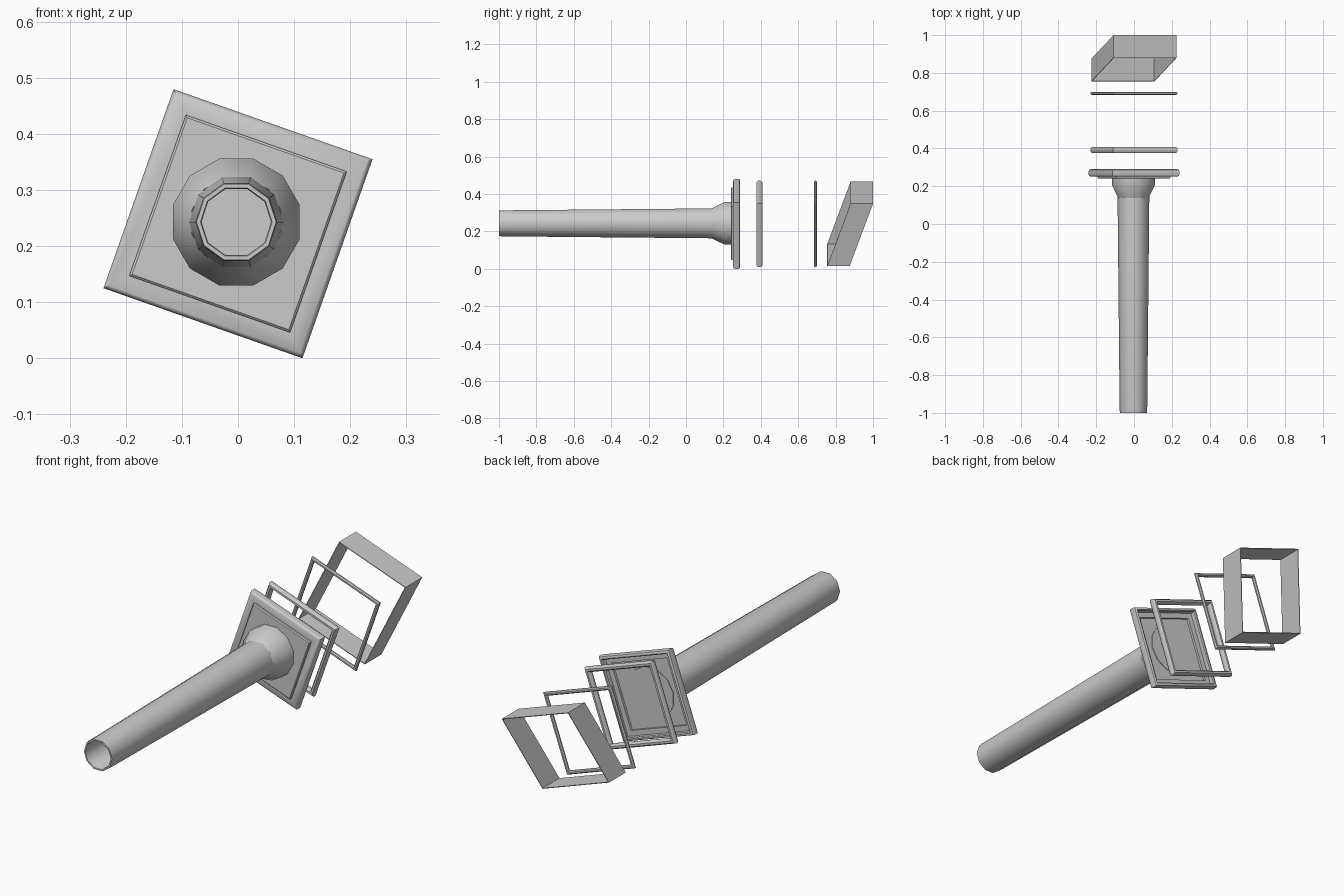
import bpy, bmesh, math

if "Cube" in bpy.data.objects:
    bpy.data.objects.remove(bpy.data.objects["Cube"])

CZ = 0.24                       # height of the common axis
TILT = math.radians(-19.4)      # roll of the square parts about that axis


def sweep(name, profile, sides, phase=0.0, closed=False, shear=0.0, centre=(0.0, CZ), angle=40):
    """Turn a (radius, y) profile about the y axis with a given number of sides."""
    bm = bmesh.new()
    rings = []
    for r, y in profile:
        ring = []
        for i in range(sides):
            a = phase + 2 * math.pi * i / sides
            x, z = r * math.cos(a), r * math.sin(a)
            v = -x * math.sin(TILT) + z * math.cos(TILT)
            ring.append(bm.verts.new((centre[0] + x, y + shear * v, centre[1] + z)))
        rings.append(ring)
    count = len(rings) if closed else len(rings) - 1
    for k in range(count):
        a, b = rings[k], rings[(k + 1) % len(rings)]
        for i in range(sides):
            j = (i + 1) % sides
            bm.faces.new((a[i], a[j], b[j], b[i]))
    bmesh.ops.remove_doubles(bm, verts=bm.verts, dist=1e-5)
    bmesh.ops.recalc_face_normals(bm, faces=bm.faces)
    mesh = bpy.data.meshes.new(name)
    bm.to_mesh(mesh)
    bm.free()
    ob = bpy.data.objects.new(name, mesh)
    bpy.context.collection.objects.link(ob)
    bpy.ops.object.select_all(action='DESELECT')
    ob.select_set(True)
    bpy.context.view_layer.objects.active = ob
    bpy.ops.object.shade_smooth_by_angle(angle=math.radians(angle))
    return ob


def square(name, profile, **kw):
    """Same sweep with four sides; profile given as (half side, y)."""
    return sweep(name, [(h * math.sqrt(2), y) for h, y in profile], 4,
                 math.pi / 4 + TILT, **kw)


def ring(name, outer, y, half_width, half_depth):
    """Square ring with a rounded bar section."""
    prof = []
    for i in range(8):
        a = math.pi / 8 + i * math.pi / 4
        prof.append((outer - half_width + half_width * math.cos(a) / math.cos(math.pi / 8),
                     y + half_depth * math.sin(a) / math.cos(math.pi / 8)))
    return square(name, prof, closed=True)


AXIS = (-0.003, 0.243)

# Hollow tapered tube
sweep("tube", [(0.063, 0.20), (0.062, -0.995), (0.064, -1.0), (0.071, -1.0),
               (0.073, -0.985), (0.084, 0.14), (0.084, 0.20)],
      10, closed=True, centre=AXIS)

# Flared collar joining the tube to the plate
sweep("collar", [(0.0, 0.2), (0.08, 0.2), (0.082, 0.135), (0.117, 0.205),
                 (0.117, 0.258), (0.0, 0.258)],
      12, math.radians(15), centre=AXIS)

# Stepped square plate with a rounded rim and a recessed back
square("plate", [(0.0, 0.24), (0.148, 0.24), (0.152, 0.244), (0.152, 0.251),
                 (0.180, 0.251), (0.186, 0.255), (0.188, 0.261), (0.188, 0.281),
                 (0.186, 0.287), (0.181, 0.290), (0.176, 0.290), (0.172, 0.286),
                 (0.172, 0.266), (0.148, 0.266), (0.148, 0.255), (0.0, 0.255)])

# Loose square rings
ring("seal_ring", 0.181, 0.392, 0.011, 0.016)
ring("thin_ring", 0.181, 0.692, 0.008, 0.008)

# Slanted square band
square("slanted_band", [(0.177, 0.8175), (0.177, 0.9375), (0.174, 0.9375), (0.174, 0.8175)],
       closed=True, shear=0.0625 / 0.177)
